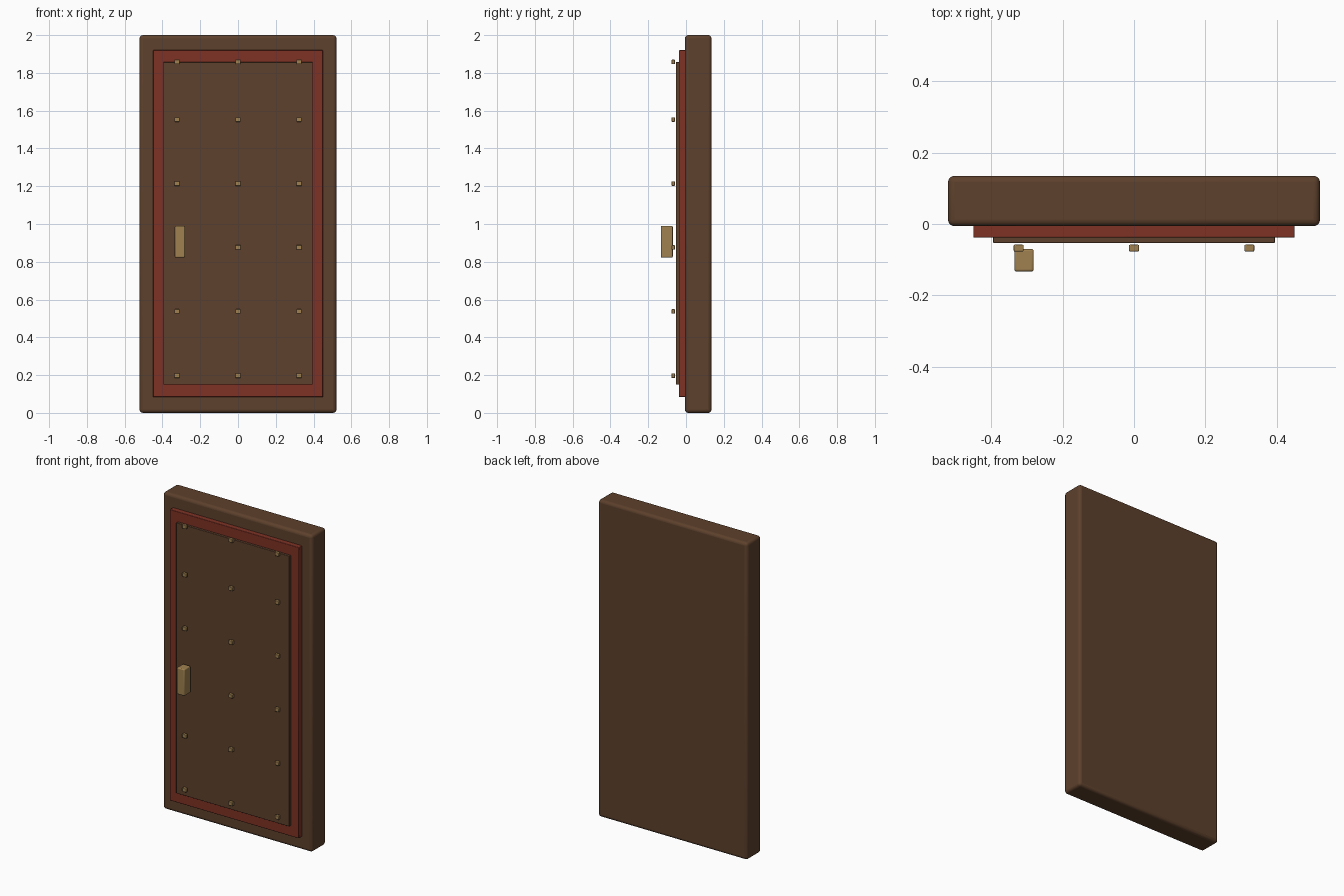
import bpy
import math

old = bpy.data.objects.get("Cube")
if old:
    bpy.data.objects.remove(old, do_unlink=True)


def make_material(name, rgb):
    mat = bpy.data.materials.new(name)
    mat.use_nodes = True
    color = (*rgb, 1.0)
    mat.diffuse_color = color
    mat.node_tree.nodes["Principled BSDF"].inputs["Base Color"].default_value = color
    return mat


wood = make_material("dark wood", (0.11, 0.052, 0.025))
red = make_material("red trim", (0.21, 0.032, 0.018))
brass = make_material("aged brass", (0.35, 0.22, 0.08))


def box(name, x, y, z, mat, bevel, segments=2):
    """Rounded box spanning the given (low, high) ranges."""
    spans = (x, y, z)
    bpy.ops.mesh.primitive_cube_add(size=1, location=[(a + b) / 2 for a, b in spans])
    obj = bpy.context.object
    obj.name = name
    obj.scale = [b - a for a, b in spans]
    bpy.ops.object.transform_apply(location=False, rotation=False, scale=True)
    obj.data.materials.append(mat)
    mod = obj.modifiers.new("rounded edges", "BEVEL")
    mod.width = bevel
    mod.segments = segments
    bpy.ops.object.shade_smooth_by_angle(angle=math.radians(40))
    return obj


# Door slab, raised trim and inner panel
box("door_slab", (-0.521, 0.521), (-0.006, 0.135), (0, 2), wood, 0.018, 4)
box("red_trim", (-0.45, 0.45), (-0.038, 0.02), (0.084, 1.92), red, 0.003)
box("inner_panel", (-0.395, 0.395), (-0.053, 0), (0.15, 1.857), wood, 0.002)

# Rows of studs
for row, z in enumerate((0.197, 0.537, 0.876, 1.214, 1.553, 1.858)):
    for col, x in enumerate((-0.323, 0, 0.323)):
        box(f"stud_{row + 1}_{col + 1}", (x - 0.014, x + 0.014),
            (-0.077, -0.058), (z - 0.012, z + 0.012), brass, 0.003)

# Pull handle
box("handle", (-0.335, -0.281), (-0.133, -0.07), (0.822, 0.99), brass, 0.006, 3)
